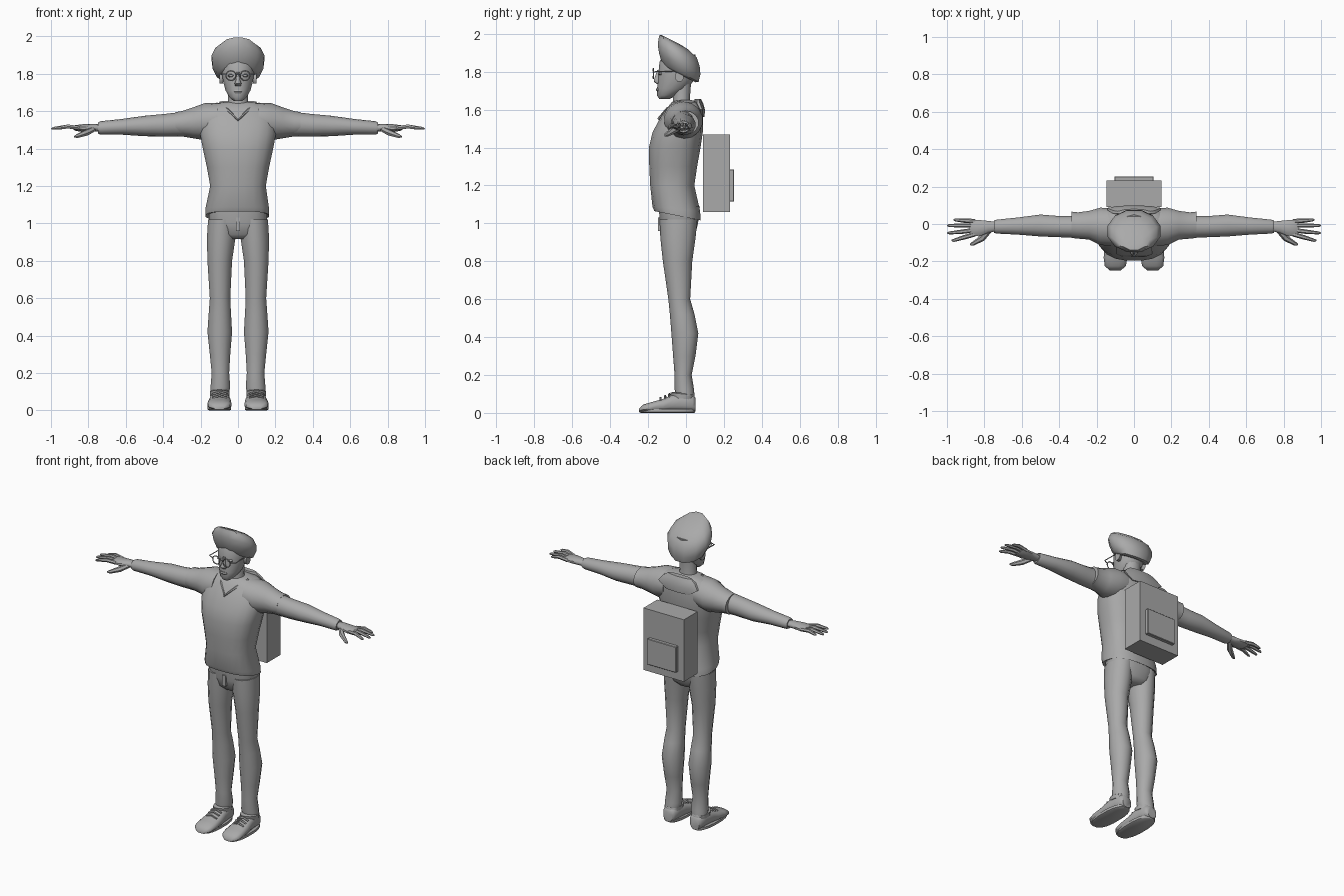
import bpy, bmesh, math
from mathutils import Vector

grey = bpy.data.materials.new("plain grey")
grey.diffuse_color = (0.4, 0.4, 0.4, 1)


def finish(name, bm, angle=50):
    bmesh.ops.recalc_face_normals(bm, faces=bm.faces)
    me = bpy.data.meshes.new(name)
    bm.to_mesh(me)
    bm.free()
    ob = bpy.data.objects.new(name, me)
    bpy.context.collection.objects.link(ob)
    me.materials.append(grey)
    bpy.ops.object.select_all(action='DESELECT')
    ob.select_set(True)
    bpy.context.view_layer.objects.active = ob
    bpy.ops.object.shade_smooth_by_angle(angle=math.radians(angle))
    return ob


def skin(name, rings, angle=50):
    """Join rings of points into a closed tube."""
    bm = bmesh.new()
    vs = [[bm.verts.new(p) for p in r] for r in rings]
    n = len(vs[0])
    for a, b in zip(vs, vs[1:]):
        for i in range(n):
            bm.faces.new((a[i], a[(i + 1) % n], b[(i + 1) % n], b[i]))
    bm.faces.new(vs[0])
    bm.faces.new(vs[-1])
    return finish(name, bm, angle)


def loft(name, axis, secs, side=1, n=16, power=1.0, slope=0.0, angle=50):
    """Sections: position on axis, then low/high extents on the other two axes, optional slope."""
    rings = []
    for s in secs:
        p, a0, a1, b0, b1 = s[:5]
        tilt = s[5] if len(s) > 5 else slope
        ring = []
        for i in range(n):
            t = 2 * math.pi * (i + 0.5) / n
            c, d = math.cos(t), math.sin(t)
            u = (a0 + a1) / 2 + (a1 - a0) / 2 * math.copysign(abs(c) ** power, c)
            w = math.copysign(abs(d) ** power, d) * (b1 - b0) / 2
            v = (b0 + b1) / 2 + w
            x, y, z = {'x': (p, u, v), 'y': (u, p, v), 'z': (u, v, p + tilt * w)}[axis]
            ring.append((x * side, y, z))
        rings.append(ring)
    return skin(name, rings, angle)


def tube(name, pts, radii, side=1, n=6, closed=False):
    """Round tube through points."""
    P = [Vector((x * side, y, z)) for x, y, z in pts]
    rings = []
    for i, p in enumerate(P):
        d = (P[min(i + 1, len(P) - 1)] - P[max(i - 1, 0)]).normalized()
        up = Vector((0, 0, 1)) if abs(d.z) < 0.9 else Vector((0, 1, 0))
        u = d.cross(up).normalized()
        v = u.cross(d)
        r = radii[i] if isinstance(radii, (list, tuple)) else radii
        rings.append([p + r * (math.cos(2 * math.pi * k / n) * u + math.sin(2 * math.pi * k / n) * v)
                      for k in range(n)])
    return skin(name, rings)


def box(name, x0, x1, y0, y1, z0, z1, bevel=0.0):
    bm = bmesh.new()
    bmesh.ops.create_cube(bm, size=1)
    for v in bm.verts:
        v.co = ((x0 + x1) / 2 + v.co.x * (x1 - x0), (y0 + y1) / 2 + v.co.y * (y1 - y0),
                (z0 + z1) / 2 + v.co.z * (z1 - z0))
    if bevel:
        bmesh.ops.bevel(bm, geom=list(bm.edges), offset=bevel, segments=1, affect='EDGES')
    return finish(name, bm, 30)


# Sweater body and trouser seat
loft("sweater", 'z', [
    (1.045, -.165, .158, -.155, .07, -.2), (1.04, -.176, .167, -.168, .078, -.2),
    (1.075, -.176, .168, -.178, .076, -.1), (1.20, -.15, .15, -.19, .045), (1.30, -.168, .168, -.195, .06),
    (1.40, -.19, .19, -.197, .078), (1.48, -.205, .205, -.178, .09), (1.56, -.205, .205, -.135, .09),
    (1.61, -.185, .185, -.10, .085), (1.64, -.13, .13, -.075, .065), (1.65, -.06, .06, -.05, .03)],
    n=20, power=.8)
loft("trouser_seat", 'z', [(.915, -.06, .06, -.10, .03), (.94, -.13, .13, -.125, .05),
     (1.0, -.16, .16, -.14, .065), (1.09, -.155, .155, -.145, .075)], power=.8)
box("fly", -.012, .012, -.147, -.13, .96, 1.03)

# Neckline and the collar flap on the back
tube("neckline", [(-.095, -.03, 1.645), (-.055, -.098, 1.605), (0, -.142, 1.553),
                  (.055, -.098, 1.605), (.095, -.03, 1.645)], .008)
loft("collar_flap", 'z', [(1.56, -.09, .09, .075, .098), (1.60, -.15, .15, .06, .10),
     (1.635, -.12, .12, .04, .09), (1.655, -.09, .09, .045, .08)], n=10)

# Neck, head and face
loft("neck", 'z', [(1.60, -.065, .065, -.075, .035), (1.66, -.055, .055, -.07, .022),
                   (1.76, -.055, .055, -.07, .03)], n=12)
loft("head", 'z', [
    (1.655, -.025, .025, -.14, -.09), (1.675, -.048, .048, -.153, -.05), (1.71, -.068, .068, -.152, .01),
    (1.76, -.082, .082, -.15, .045), (1.80, -.088, .088, -.145, .05), (1.85, -.09, .09, -.14, .05),
    (1.89, -.08, .08, -.12, .05)], n=14)
loft("nose", 'z', [(1.735, -.016, .016, -.155, -.13), (1.748, -.02, .02, -.172, -.13),
                   (1.765, -.013, .013, -.168, -.13), (1.81, -.008, .008, -.152, -.13)], n=8)
loft("mouth", 'z', [(1.695, -.018, .018, -.153, -.14), (1.704, -.026, .026, -.159, -.14),
                    (1.713, -.018, .018, -.156, -.14)], n=8)
loft("hair", 'z', [
    (1.785, -.10, .10, -.115, .055), (1.795, -.118, .118, -.13, .07), (1.84, -.14, .14, -.145, .08),
    (1.885, -.146, .146, -.153, .076), (1.925, -.125, .125, -.148, .06), (1.957, -.085, .085, -.142, .01),
    (1.972, -.045, .045, -.13, -.04)], n=12, slope=-.5, angle=40)

# Round spectacles
for s in (-1, 1):
    ring = [(.038 + .026 * math.cos(t * math.pi / 8), -.172, 1.79 + .026 * math.sin(t * math.pi / 8))
            for t in range(17)]
    tube("spectacle_rim", ring, .0035, s, 5)
    tube("spectacle_arm", [(.064, -.172, 1.797), (.095, -.16, 1.80), (.092, -.03, 1.80)], .003, s, 5)
    loft("eye", 'y', [(-.148, .025, .051, 1.785, 1.795), (-.13, .022, .054, 1.78, 1.80)], s, 8)
    loft("ear", 'x', [(.08, -.055, -.02, 1.745, 1.80), (.10, -.06, -.01, 1.745, 1.805)], s, 8)
tube("spectacle_bridge", [(-.013, -.172, 1.795), (0, -.174, 1.80), (.013, -.172, 1.795)], .003, 1, 5)

for s in (-1, 1):
    # Sleeves: flared short cap over a long tapering arm
    loft("shoulder_sleeve", 'x', [
        (.11, -.12, .085, 1.46, 1.645), (.18, -.115, .09, 1.445, 1.642), (.24, -.085, .072, 1.455, 1.62),
        (.30, -.08, .064, 1.465, 1.60), (.335, -.076, .068, 1.468, 1.594)], s, 14)
    loft("arm", 'x', [
        (.28, -.076, .045, 1.465, 1.598), (.40, -.072, .044, 1.464, 1.584), (.50, -.068, .052, 1.466, 1.575),
        (.62, -.058, .036, 1.474, 1.558), (.735, -.052, .024, 1.474, 1.546), (.748, -.048, .02, 1.48, 1.54)],
        s, 14)
    # Hand
    loft("palm", 'x', [
        (.73, -.038, .012, 1.49, 1.53), (.78, -.05, .018, 1.49, 1.532), (.83, -.068, .024, 1.488, 1.53),
        (.87, -.066, .026, 1.495, 1.525), (.88, -.06, .022, 1.50, 1.52)], s, 10)
    for y0, x1, y1 in ((-.055, .975, -.088), (-.032, .998, -.048), (-.008, .998, -.008), (.015, .965, .022)):
        tube("finger", [(.85, y0, 1.51), (.91, (y0 + y1) / 2, 1.518), (x1 - .01, y1, 1.508), (x1, y1, 1.506)],
             [.012, .012, .008, .004], s)
    tube("thumb", [(.77, -.03, 1.505), (.81, -.075, 1.485), (.86, -.105, 1.466), (.875, -.11, 1.463)],
         [.014, .017, .011, .005], s)

    # Trouser legs
    loft("trouser_leg", 'z', [
        (.09, .048, .148, -.055, .045), (.125, .04, .148, -.06, .042), (.20, .046, .142, -.06, .03),
        (.30, .04, .152, -.068, .05), (.42, .03, .165, -.077, .065), (.52, .036, .158, -.085, .045),
        (.60, .04, .152, -.093, .022), (.80, .03, .165, -.122, .033), (.92, .012, .168, -.135, .05),
        (1.02, .01, .162, -.14, .06)], s, 14)
    # Shoe: sole, upper, tongue and laces
    loft("sole", 'z', [(0, .042, .155, -.24, .045), (.004, .036, .163, -.25, .05),
                       (.02, .036, .163, -.25, .05)], s, 16, .8)
    loft("shoe", 'y', [
        (-.248, .07, .13, .005, .022), (-.225, .042, .158, .004, .045), (-.18, .034, .164, .004, .058),
        (-.12, .036, .16, .004, .075), (-.065, .042, .152, .004, .10), (-.01, .048, .146, .004, .105),
        (.035, .052, .142, .004, .095), (.05, .065, .13, .006, .08)], s, 12, .8)
    loft("shoe_collar", 'z', [(.075, .045, .15, -.08, .045), (.10, .044, .152, -.085, .048),
                              (.105, .052, .144, -.07, .042)], s, 12, slope=-.1)
    for y, z in ((-.135, .073), (-.11, .083), (-.088, .093)):
        tube("lace", [(.06, y, z - .006), (.098, y, z + .006), (.136, y, z - .006)], .006, s, 5)

# Backpack with front pocket
box("backpack", -.147, .147, .09, .232, 1.06, 1.468)
box("backpack_pocket", -.105, .105, .225, .254, 1.115, 1.285, .003)
